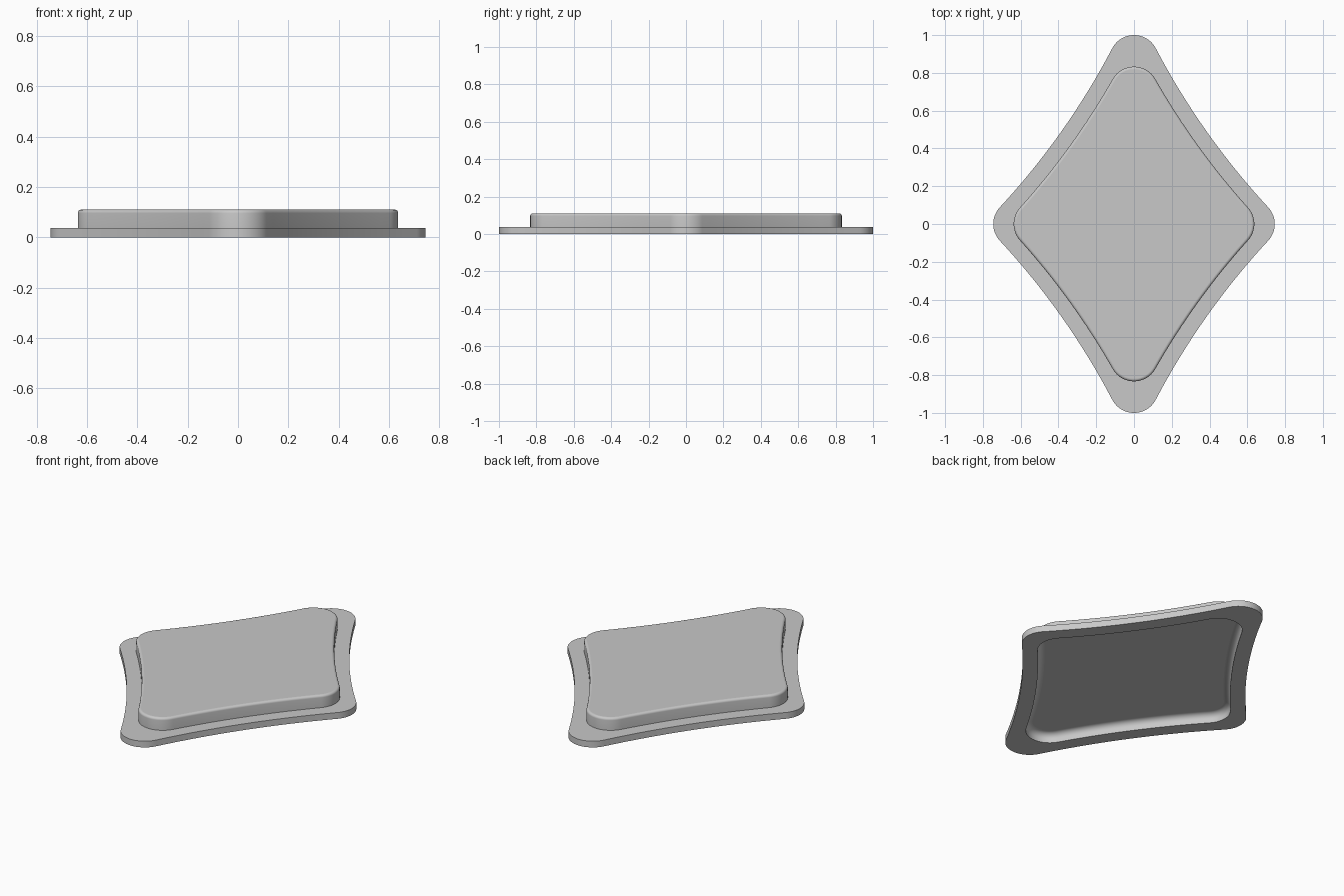
import bpy, bmesh
from math import sin, cos, pi, atan2, hypot, radians

cube = bpy.data.objects.get("Cube")
if cube:
    bpy.data.objects.remove(cube)

SIDE_RADIUS = 3.9
TIP_RADIUS = 0.13
TIP_STEPS, SIDE_STEPS = 12, 16


def outline(half_x, half_y, inset=0.0):
    """Diamond with rounded tips joined by tangent, inward-bowed sides."""
    cx, cy = half_x - TIP_RADIUS, half_y - TIP_RADIUS
    # centre of the big side arc, equally far from both tip centres
    span = hypot(cx, cy)
    reach = ((SIDE_RADIUS + TIP_RADIUS) ** 2 - (span / 2) ** 2) ** 0.5
    sx, sy = cx / 2 + reach * cy / span, cy / 2 + reach * cx / span
    tip, side = TIP_RADIUS - inset, SIDE_RADIUS + inset
    a = atan2(sy, sx - cx)
    b = atan2(sy - cy, sx)
    quarter = []
    for i in range(TIP_STEPS + 1):
        t = a * i / TIP_STEPS
        quarter.append((cx + tip * cos(t), tip * sin(t)))
    for i in range(1, SIDE_STEPS):
        t = a + (b - a) * i / SIDE_STEPS + pi
        quarter.append((sx + side * cos(t), sy + side * sin(t)))
    for i in range(TIP_STEPS + 1):
        t = b + (pi / 2 - b) * i / TIP_STEPS
        quarter.append((tip * cos(t), cy + tip * sin(t)))
    # mirror the quarter into a full loop
    half = quarter + [(-x, y) for x, y in reversed(quarter[:-1])]
    return half + [(x, -y) for x, y in reversed(half[1:-1])]


FLANGE = (0.745, 1.0)
PANEL = (0.637, 0.833)
FLANGE_TOP, PANEL_TOP, CEILING = 0.037, 0.11, 0.055
EDGE, HOLLOW, WALL = 0.014, 0.035, 0.002

# rings from the hollow's ceiling, out under the rim and up to the raised panel
rings = []
for i in range(9):
    t = pi / 2 * i / 8
    rings.append((PANEL, WALL + HOLLOW * (1 - sin(t)), CEILING - HOLLOW * (1 - cos(t))))
rings += [(PANEL, WALL, 0), (FLANGE, 0, 0), (FLANGE, 0, FLANGE_TOP), (PANEL, 0, FLANGE_TOP)]
for i in range(7):
    t = pi / 2 * i / 6
    rings.append((PANEL, EDGE * (1 - cos(t)), PANEL_TOP - EDGE * (1 - sin(t))))

# loft the rings into one closed body
bm = bmesh.new()
loops = [[bm.verts.new((x, y, z)) for x, y in outline(*size, inset)]
         for size, inset, z in rings]
for low, high in zip(loops, loops[1:]):
    n = len(low)
    for i in range(n):
        j = (i + 1) % n
        bm.faces.new((low[i], low[j], high[j], high[i]))
caps = [bm.faces.new(list(reversed(loops[0]))), bm.faces.new(loops[-1])]
bmesh.ops.recalc_face_normals(bm, faces=bm.faces)
# keep the flat ceiling and top free of shading gradients
for cap in caps:
    for edge in cap.edges:
        edge.smooth = False
mesh = bpy.data.meshes.new("flanged_panel")
bm.to_mesh(mesh)
bm.free()

# plain grey finish
grey = bpy.data.materials.new("plain grey")
grey.use_nodes = True
colour = (0.58, 0.58, 0.58, 1)
grey.diffuse_color = colour
grey.node_tree.nodes["Principled BSDF"].inputs["Base Color"].default_value = colour
mesh.materials.append(grey)

panel = bpy.data.objects.new("flanged_panel", mesh)
bpy.context.collection.objects.link(panel)
bpy.context.view_layer.objects.active = panel
panel.select_set(True)
bpy.ops.object.shade_smooth_by_angle(angle=radians(30), keep_sharp_edges=True)
